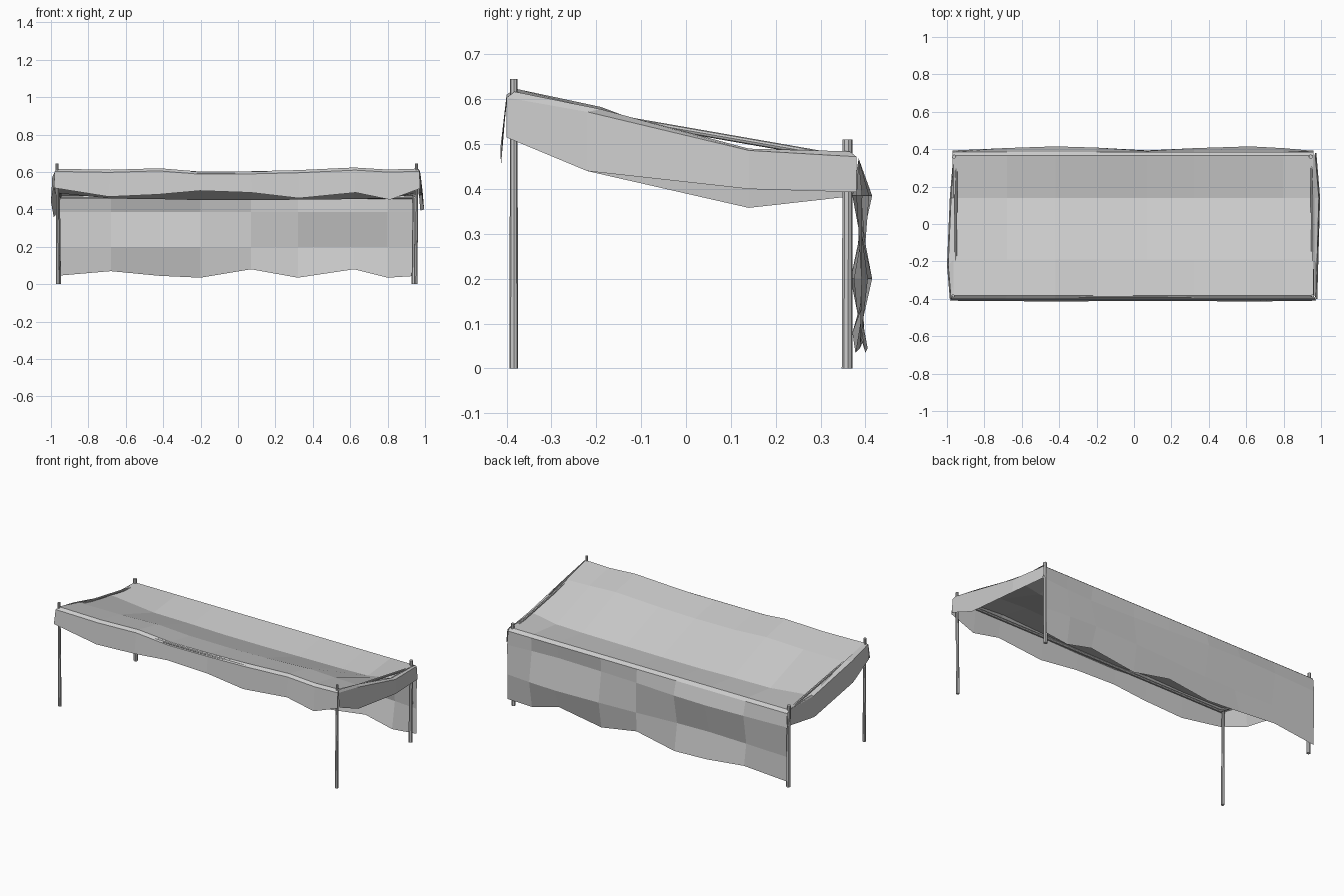
import bpy
import bmesh
from mathutils import Vector

if "Cube" in bpy.data.objects:
    bpy.data.objects.remove(bpy.data.objects["Cube"])


def add_object(name, bm):
    mesh = bpy.data.meshes.new(name)
    bm.to_mesh(mesh)
    bm.free()
    ob = bpy.data.objects.new(name, mesh)
    bpy.context.collection.objects.link(ob)
    return ob


def sheet(name, rows):
    """Cloth sheet: skin a list of equally long point rows."""
    bm = bmesh.new()
    grid = [[bm.verts.new(p) for p in row] for row in rows]
    for a, b in zip(grid, grid[1:]):
        for i in range(len(a) - 1):
            bm.faces.new((a[i], a[i + 1], b[i + 1], b[i]))
    return add_object(name, bm)


def rod(name, a, b, r1, r2, sides=8):
    """Tapered rod from point a to point b."""
    a, b = Vector(a), Vector(b)
    bm = bmesh.new()
    bmesh.ops.create_cone(bm, cap_ends=True, segments=sides,
                          radius1=r1, radius2=r2, depth=(b - a).length)
    ob = add_object(name, bm)
    ob.location = (a + b) / 2
    ob.rotation_euler = (b - a).to_track_quat('Z', 'Y').to_euler()
    return ob


# Shared columns of the cloth and its uneven edges
X = [-0.97, -0.68, -0.42, -0.20, 0.07, 0.32, 0.62, 0.80, 0.96]
ridge = [0.617, 0.612, 0.62, 0.602, 0.604, 0.61, 0.624, 0.613, 0.618]
hump = [0.57, 0.572, 0.58, 0.567, 0.565, 0.57, 0.583, 0.575, 0.57]
sag = [0.488, 0.458, 0.455, 0.45, 0.45, 0.452, 0.455, 0.46, 0.488]
front_hem = [0.515, 0.468, 0.48, 0.50, 0.49, 0.46, 0.49, 0.452, 0.512]
back_hem = [0.045, 0.07, 0.045, 0.035, 0.08, 0.035, 0.08, 0.035, 0.045]
wave = [0.0, 0.6, 1.0, 0.7, -0.1, -0.6, -1.0, -0.6, 0.0]


def row(y, z, sx=1.0):
    """Row of points across x; y and z may be numbers or lists."""
    n = len(X)
    ys = y if isinstance(y, list) else [y] * n
    zs = z if isinstance(z, list) else [z] * n
    return [(x * sx, b, c) for x, b, c in zip(X, ys, zs)]


# Roof with rolled front and back edges
front_edge = [z - 0.014 for z in ridge]
sheet("roof_cloth", [
    row(-0.400, front_edge, 1.01),
    row(-0.382, ridge),
    row(-0.19, hump),
    row(0.14, sag),
    row(0.365, 0.484),
    row(0.385, 0.468),
])

# Front valance
sheet("front_valance", [
    row([-0.41 - 0.004 * abs(w) for w in wave], front_hem, 1.015),
    row(-0.400, front_edge, 1.01),
])

# Back curtain, billowing opposite ways in its two halves
sheet("back_curtain", [
    row(0.385, 0.468),
    row([0.393 + 0.022 * w for w in wave], 0.385),
    row([0.391 - 0.024 * w for w in wave], 0.20),
    row([0.388 + 0.017 * w for w in wave], back_hem),
])

# Side valances
Y = [-0.40, -0.22, 0.14, 0.38]
tops = [0.604, 0.572, 0.486, 0.472]
rims = [0.617, 0.578, 0.490, 0.484]
for label, s, out, hem in (
        ("left", -1, [0.985, 1.0, 0.985, 0.965], [0.515, 0.44, 0.358, 0.385]),
        ("right", 1, [0.98, 0.985, 0.995, 0.975], [0.515, 0.44, 0.40, 0.393])):
    sheet(label + "_valance", [
        [(s * 0.965, y, z) for y, z in zip([-0.382, -0.19, 0.14, 0.365],
                                           rims)],
        [(s * (o - 0.007), y, z) for o, y, z in zip(out, Y, tops)],
        [(s * o, y, z) for o, y, z in zip(out, Y, hem)],
    ])

# Poles and side rails
for label, s, fx, bx in (("left", -1, 0.967, 0.963),
                         ("right", 1, 0.955, 0.945)):
    rod(label + "_front_pole", (s * (fx - 0.005), -0.384, 0),
        (s * fx, -0.384, 0.645), 0.010, 0.008)
    rod(label + "_back_pole", (s * (bx - 0.005), 0.359, 0),
        (s * bx, 0.360, 0.51), 0.012, 0.011)
    rod(label + "_rail", (s * 0.955, -0.384, 0.598),
        (s * 0.95, 0.36, 0.468), 0.007, 0.007)

# Front and back rails
rod("front_rail", (-0.965, -0.388, 0.596), (0.955, -0.388, 0.596), 0.008, 0.008)
rod("back_rail", (-0.96, 0.366, 0.465), (0.945, 0.366, 0.465), 0.008, 0.008)
